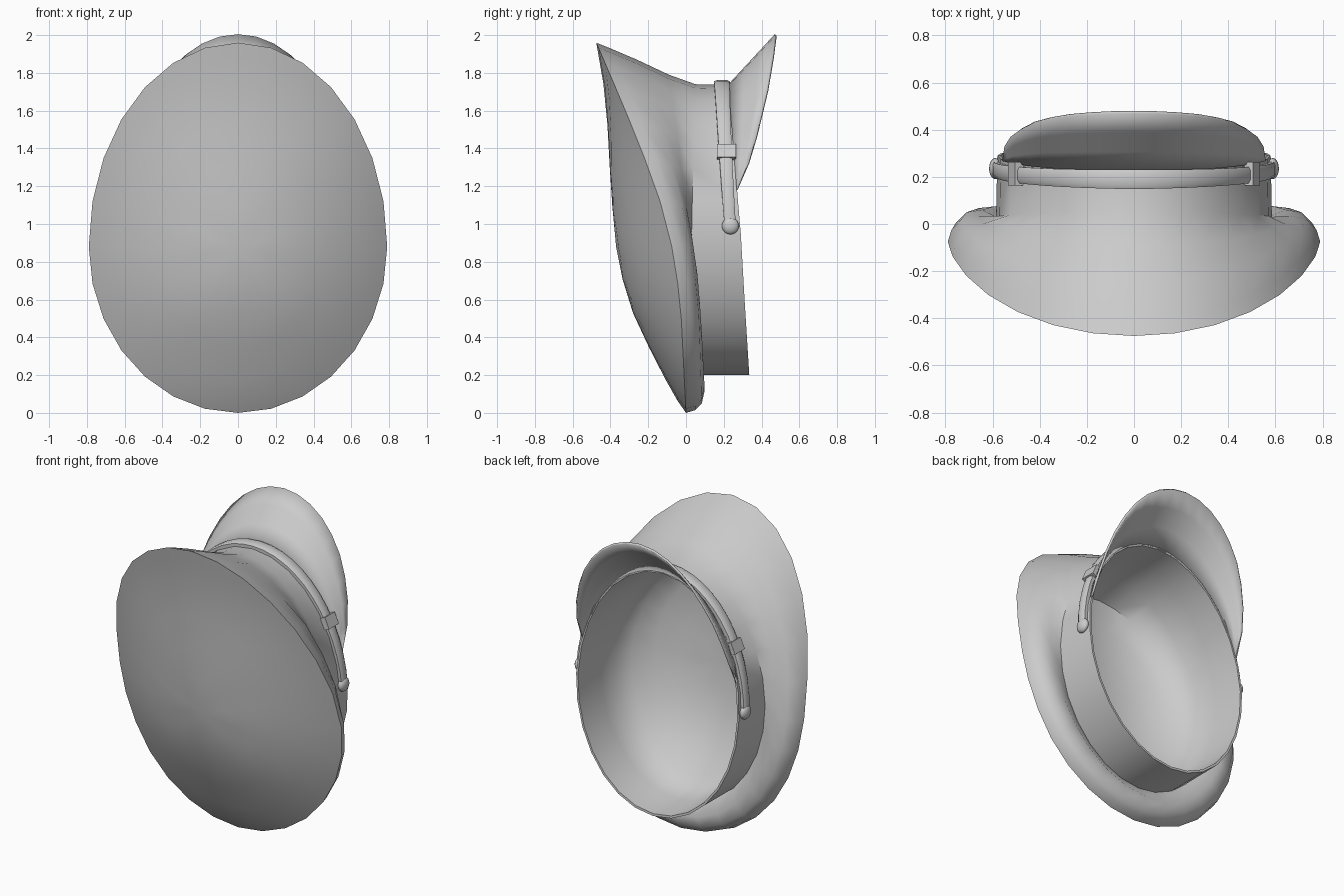
import bpy, bmesh, math
from mathutils import Vector

if "Cube" in bpy.data.objects:
    bpy.data.objects.remove(bpy.data.objects["Cube"])

N = 28  # segments around the cap


def curve(pts, v):
    # piecewise linear lookup through (key, value) pairs
    if v <= pts[0][0]:
        return pts[0][1]
    for (a, p), (b, q) in zip(pts, pts[1:]):
        if v <= b:
            return p + (q - p) * (v - a) / (b - a)
    return pts[-1][1]


def egg(a, z0, zw, z1, t):
    # egg outline: t = 0 at the top, pi at the bottom
    c = math.cos(t)
    return a * math.sin(t), zw + c * ((z1 - zw) if c > 0 else (zw - z0))


def ring(a, z0, zw, z1, ys):
    out = []
    for i in range(N):
        x, z = egg(a, z0, zw, z1, 2 * math.pi * i / N)
        out.append((x, curve(ys, z), z))
    return out


def build(name, rows, closed=True, cap_start=None, cap_end=None, angle=40):
    bm = bmesh.new()
    vs = [[bm.verts.new(p) for p in r] for r in rows]
    n = len(rows[0])
    for r, s in zip(vs, vs[1:]):
        for i in range(n if closed else n - 1):
            j = (i + 1) % n
            bm.faces.new((r[i], r[j], s[j], s[i]))
    for tip, r in ((cap_start, vs[0]), (cap_end, vs[-1])):
        if tip:
            c = bm.verts.new(tip)
            for i in range(n):
                bm.faces.new((c, r[i], r[(i + 1) % n]))
    bmesh.ops.recalc_face_normals(bm, faces=bm.faces)
    me = bpy.data.meshes.new(name)
    bm.to_mesh(me)
    bm.free()
    ob = bpy.data.objects.new(name, me)
    bpy.context.collection.objects.link(ob)
    smooth(ob, angle)
    return ob


def smooth(ob, angle=40):
    bpy.ops.object.select_all(action='DESELECT')
    ob.select_set(True)
    bpy.context.view_layer.objects.active = ob
    bpy.ops.object.shade_smooth_by_angle(angle=math.radians(angle))


# crown top panel: centre line and rim depth as functions of height
CENTRE = [(0, 0), (.1, -.07), (.26, -.15), (.45, -.25), (.63, -.32), (.88, -.37),
          (1.2, -.40), (1.45, -.41), (1.7, -.43), (1.96, -.475)]
RIM = [(0, 0), (.2, -.01), (.6, -.03), (.88, -.075), (1.1, -.13), (1.3, -.2),
       (1.6, -.32), (1.96, -.475)]


def panel_y(x, z):
    c = (z - .88) / (1.08 if z > .88 else .88)
    w = .79 * math.sqrt(max(1e-6, 1 - c * c))
    k = min(1, abs(x) / w) ** 2
    return curve(CENTRE, z) * (1 - k) + curve(RIM, z) * k


def panel_ring(s, off=0, a=.79, z0=0, zw=.88, z1=1.96):
    out = []
    for i in range(N):
        x, z = egg(a * s, zw + (z0 - zw) * s, zw, zw + (z1 - zw) * s, 2 * math.pi * i / N)
        out.append((x, panel_y(x, z) + off, z))
    return out


# crown, band and inner bowl as one continuous skin
EDGE = [(.2, .335), (.6, .31), (.95, .29), (1.18, .27), (1.73, .23)]
BAND = dict(a=.58, z0=.2, zw=.95, z1=1.735)
rows = [panel_ring(s) for s in (.2, .4, .6, .8, .93)]
rows += [
    ring(.79, 0, .88, 1.96, RIM),
    ring(.775, .015, .88, 1.93, [(0, .05), (.2, .05), (.6, .02), (.9, -.03), (1.3, -.14), (1.93, -.4)]),
    ring(.73, .05, .89, 1.87, [(0, .085), (.5, .07), (.8, .04), (1.1, -.02), (1.5, -.12), (1.87, -.26)]),
    ring(.66, .12, .91, 1.79, [(.1, .1), (.5, .08), (.8, .055), (1.1, .0), (1.5, -.05), (1.79, -.09)]),
    ring(.585, .2, .95, 1.74, [(.2, .04), (.6, .03), (1, .03), (1.74, .05)]),
    ring(**BAND, ys=EDGE),
    ring(.567, .215, .95, 1.722, EDGE),
    ring(.56, .225, .95, 1.71, [(.2, .1), (1, .07), (1.71, .05)]),
    ring(.545, .25, .95, 1.68, [(.25, 0), (.6, -.04), (1, -.08), (1.68, -.15)]),
]
inner = dict(a=.56, z0=.22, zw=.95, z1=1.71)
rows += [panel_ring(s, o, **inner) for s, o in ((.88, .11), (.7, .07), (.45, .05), (.2, .05))]
build("crown_and_band", rows, cap_start=(0, panel_y(0, .88), .88),
      cap_end=(0, panel_y(0, .95) + .05, .95), angle=50)

# visor: sheet between the band edge and its own outer curve
VIS = [(1.18, .27), (1.3, .325), (1.45, .37), (1.7, .43), (1.88, .46), (2, .475)]
M = 18
base, outer = [], []
for i in range(M + 1):
    u = -1 + 2 * i / M
    x, z = egg(**BAND, t=abs(u) * 1.27)
    x *= 1 if u >= 0 else -1
    base.append(Vector((x, curve(EDGE, z), z)))
    t = u * math.pi / 2
    x, z = .552 * math.sin(t), 1.18 + .82 * math.cos(t)
    outer.append(Vector((x, curve(VIS, z), z)))
rows = [[b.lerp(o, k) for b, o in zip(base, outer)] for k in (0, .33, .67, 1)]
visor = build("visor", rows, closed=False)
mod = visor.modifiers.new("thickness", 'SOLIDIFY')
mod.thickness = .014
mod.offset = 0

# chin strap: flat strip arching over the front of the band
rows = []
S = 24
for i in range(S + 1):
    t = (-1 + 2 * i / S) * 1.54
    k = abs(t) / 1.54
    yc, hw = .19 + .045 * k * k, .042 - .012 * k
    sec = []
    for off, dy in ((-.01, -hw), (.018, -hw), (.026, -hw * .6), (.026, hw * .6), (.018, hw), (-.01, hw)):
        x, z = egg(.58 + off, .2, .95, 1.737 + off, t)
        sec.append((x, yc + dy, z))
    rows.append(sec)
build("chin_strap", rows)

for side, label in ((1, "right"), (-1, "left")):
    # strap slide
    bpy.ops.mesh.primitive_cube_add(size=1, location=(side * .499, .214, 1.38))
    ob = bpy.context.object
    ob.name = "strap_slide_" + label
    ob.scale = (.045, .1, .075)
    ob.rotation_euler = (0, -side * math.radians(24), 0)
    bev = ob.modifiers.new("bevel", 'BEVEL')
    bev.width = .006
    bev.segments = 2
    # strap button
    bpy.ops.mesh.primitive_uv_sphere_add(segments=16, ring_count=10, radius=.045,
                                         location=(side * .588, .235, .99))
    ob = bpy.context.object
    ob.name = "strap_button_" + label
    ob.scale = (.6, 1, 1)
    smooth(ob, 60)
